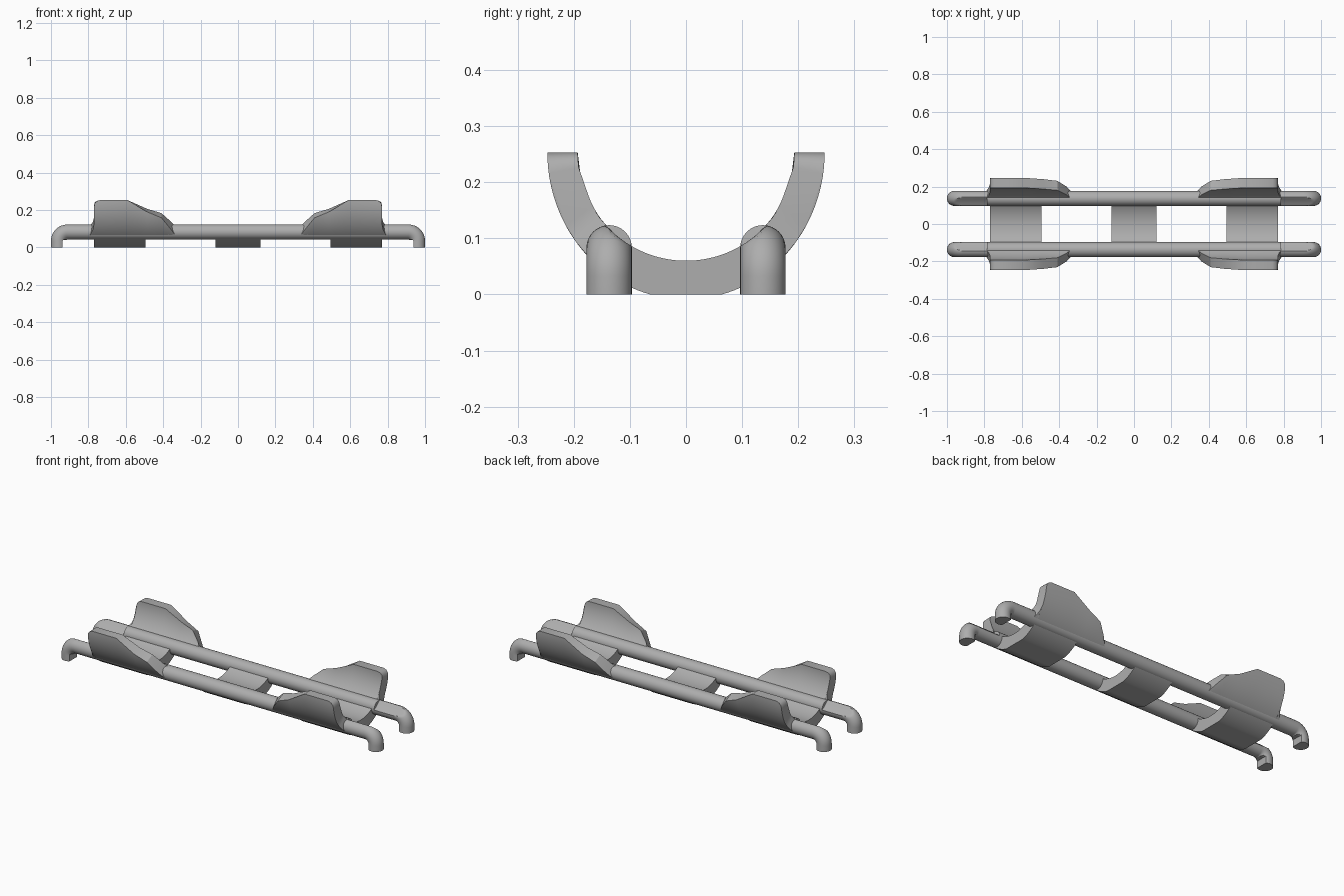
import bpy, bmesh
from math import sin, cos, pi, radians, hypot

cube = bpy.data.objects.get("Cube")
if cube:
    bpy.data.objects.remove(cube)

AXIS_Z, BORE = 0.253, 0.193        # cradle axis height and inner radius
OUT_Y, OUT_Z = 0.247, 0.262        # outer half width and depth
ROD_Y, ROD_Z, ROD_R = 0.137, 0.083, 0.0405
BEND = 0.05

grey = bpy.data.materials.new("plain grey")
grey.use_nodes = True
colour = (0.42, 0.42, 0.42, 1)
grey.diffuse_color = colour
grey.node_tree.nodes["Principled BSDF"].inputs["Base Color"].default_value = colour


def loft(name, rings):
    """Skin closed rings of points and cap both ends."""
    bm = bmesh.new()
    loops = [[bm.verts.new(p) for p in ring] for ring in rings]
    n = len(loops[0])
    for a, b in zip(loops, loops[1:]):
        for i in range(n):
            j = (i + 1) % n
            bm.faces.new((a[i], a[j], b[j], b[i]))
    bm.faces.new(loops[0])
    bm.faces.new(loops[-1])
    bmesh.ops.recalc_face_normals(bm, faces=bm.faces)
    mesh = bpy.data.meshes.new(name)
    bm.to_mesh(mesh)
    bm.free()
    mesh.materials.append(grey)
    obj = bpy.data.objects.new(name, mesh)
    bpy.context.collection.objects.link(obj)
    bpy.ops.object.select_all(action='DESELECT')
    obj.select_set(True)
    bpy.context.view_layer.objects.active = obj
    bpy.ops.object.shade_smooth_by_angle(angle=radians(30))
    return obj


def arc_section(x, start, end, side=1, steps=20):
    """Cradle section between two angles measured below horizontal."""
    angles = [radians(start + (end - start) * i / steps) for i in range(steps + 1)]
    inner = [(x, side * BORE * cos(a), AXIS_Z - BORE * sin(a)) for a in angles]
    outer = [(x, side * OUT_Y * cos(a), max(0, AXIS_Z - OUT_Z * sin(a))) for a in angles]
    return inner + outer[::-1]


def rod_ring(x, z, tilt, side, trimmed):
    """Round rod section, optionally trimmed by the bore."""
    ring = []
    for i in range(32):
        t = 2 * pi * i / 32
        u, y = ROD_R * cos(t), ROD_Y + ROD_R * sin(t)
        px, pz = x + u * sin(tilt), z + u * cos(tilt)
        if abs(px) < 0.937 and pz < 0.04 and abs(tilt) > 0.2:
            px = 0.937 if x > 0 else -0.937
        d = hypot(y, pz - AXIS_Z)
        if trimmed and d < BORE:
            y, pz = y * BORE / d, AXIS_Z + (pz - AXIS_Z) * BORE / d
        ring.append((px, side * y, max(0, pz)))
    return ring


# Half of the rod path: straight, elbow, foot
half = [(0.785, ROD_Z, 0, False), (0.787, ROD_Z, 0, True)]
for k in range(13):
    a = pi / 2 * k / 12
    half.append((0.91 + BEND * sin(a), ROD_Z - BEND + BEND * cos(a), a, True))
half.append((0.96, 0, pi / 2, True))
path = [(-x, z, -a, c) for x, z, a, c in reversed(half)] + half

# Upper edge of each wing: distance along the rod, angle below horizontal
wing_edge = [(0.335, 46), (0.36, 36), (0.41, 21), (0.485, 14), (0.59, 0), (0.74, 0),
             (0.757, 1.5), (0.766, 4), (0.77, 8), (0.7705, 30), (0.776, 37), (0.79, 45)]

for side, word in ((-1, "front"), (1, "back")):
    loft(word + "_rod", [rod_ring(x, z, a, side, c) for x, z, a, c in path])
    for end, hand in ((-1, "right"), (1, "left")):
        loft(f"{word}_{hand}_wing",
             [arc_section(end * x, a, 51, side) for x, a in wing_edge])

# Curved cross straps joining the rods
for name, x0, x1 in (("right_strap", -0.77, -0.495), ("middle_strap", -0.12, 0.12),
                     ("left_strap", 0.495, 0.77)):
    loft(name, [arc_section(x, 50, 130, 1, 32) for x in (x0, x1)])
